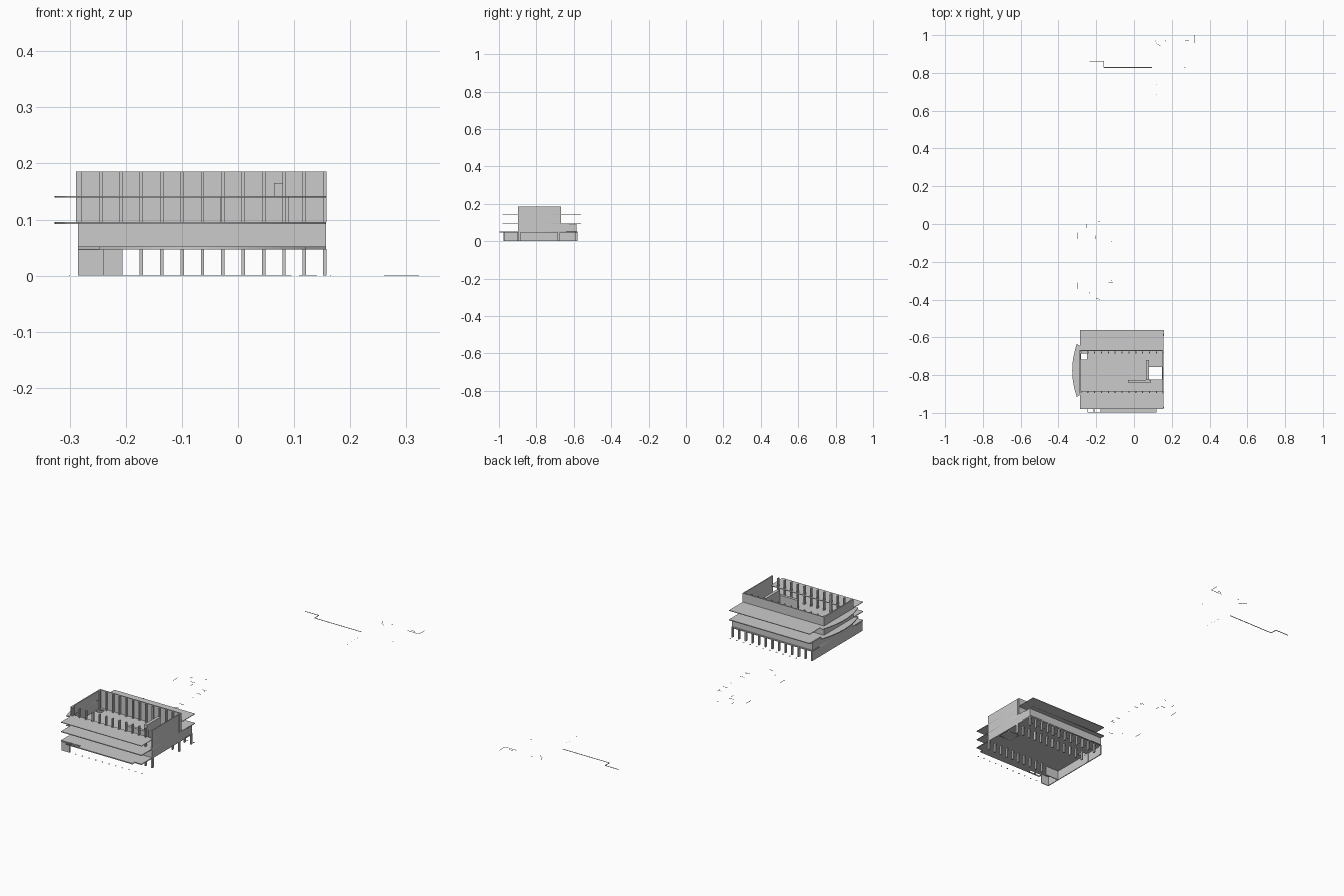
import bpy, bmesh, math
from mathutils import Matrix, Vector

if "Cube" in bpy.data.objects:
    bpy.data.objects.remove(bpy.data.objects["Cube"])


def add_box(bm, x0, x1, y0, y1, z0, z1):
    m = Matrix.Translation(((x0 + x1) / 2, (y0 + y1) / 2, (z0 + z1) / 2)) @ \
        Matrix.Diagonal((x1 - x0, y1 - y0, z1 - z0, 1))
    bmesh.ops.create_cube(bm, size=1, matrix=m)


def finish(name, bm):
    me = bpy.data.meshes.new(name)
    bm.to_mesh(me)
    bm.free()
    ob = bpy.data.objects.new(name, me)
    bpy.context.collection.objects.link(ob)
    return ob


def boxes(name, items):
    bm = bmesh.new()
    for b in items:
        add_box(bm, *b)
    return finish(name, bm)


def rect(x0, x1, y0, y1):
    return [(x0, y0), (x1, y0), (x1, y1), (x0, y1)]


def slab(name, outline, holes, z0, z1):
    """Filled 2D outline with holes, extruded to a floor plate."""
    cu = bpy.data.curves.new(name, 'CURVE')
    cu.dimensions = '2D'
    cu.fill_mode = 'BOTH'
    cu.extrude = (z1 - z0) / 2
    for loop in [outline] + holes:
        sp = cu.splines.new('POLY')
        sp.points.add(len(loop) - 1)
        for p, (x, y) in zip(sp.points, loop):
            p.co = (x, y, (0), 1)
        sp.use_cyclic_u = True
    tmp = bpy.data.objects.new(name + "_curve", cu)
    bpy.context.collection.objects.link(tmp)
    dg = bpy.context.evaluated_depsgraph_get()
    me = bpy.data.meshes.new_from_object(tmp.evaluated_get(dg))
    bpy.data.objects.remove(tmp)
    me.transform(Matrix.Translation((0, 0, (z0 + z1) / 2)))
    ob = bpy.data.objects.new(name, me)
    bpy.context.collection.objects.link(ob)
    return ob


XL, XR = -0.285, 0.157
YF, YB = -0.98, -0.561

# floor plates
shaft = rect(-0.28, -0.25, -0.717, -0.685)
stairwell = rect(0.08, 0.149, -0.822, -0.757)
arc = []
for i in range(13):
    t = -1 + 2 * i / 12
    arc.append((-0.327 + 0.024 * t * t, -0.775 - 0.14 * -t))
arc.reverse()
balcony = [(XL, YF), (XR, YF), (XR, YB), (XL, YB), (XL, -0.645)] + arc + [(XL, -0.905)]

first = [(XL, YF), (-0.247, YF), (-0.247, -0.998), (0.12, -0.998),
         (0.12, YF), (XR, YF), (XR, -0.58), (XL, -0.58)]
slab("first_floor", first,
     [shaft, stairwell, rect(-0.243, -0.214, -0.994, -0.978),
      rect(-0.208, -0.178, -0.994, -0.978)], 0.047, 0.052)
slab("second_floor", balcony, [shaft, stairwell], 0.092, 0.096)
slab("canopy_roof", balcony, [rect(-0.283, 0.155, -0.884, -0.672)], 0.139, 0.142)

# column grid
xs = [-0.281 + 0.0363 * i for i in range(13)]
w = 0.003


def column_row(name, y, z0, z1, cols, d=0.006):
    return boxes(name, [(x - w, x + w, y - d, y + d, z0, z1) for x in cols])


column_row("back_ground_columns", -0.587, 0, 0.047, xs)
column_row("middle_ground_columns", -0.68, 0, 0.047, xs)
column_row("front_ground_columns", -0.89, 0, 0.047, xs[3:])
column_row("front_upper_columns", -0.89, 0.096, 0.186, xs)
column_row("back_upper_columns", -0.68, 0.096, 0.186, xs, 0.005)

# outer walls
boxes("ground_walls", [
    (-0.285, -0.281, -0.975, -0.585, 0, 0.047),
    (-0.281, -0.206, -0.902, -0.898, 0, 0.047),
    (-0.285, -0.24, -0.975, -0.971, 0, 0.047)])
boxes("first_floor_walls", [
    (-0.285, -0.281, -0.898, -0.585, 0.052, 0.092),
    (0.153, 0.157, -0.898, -0.585, 0.052, 0.092),
    (-0.281, 0.153, -0.898, -0.896, 0.052, 0.092),
    (-0.281, 0.153, -0.588, -0.585, 0.052, 0.092)])
boxes("upper_walls", [
    (-0.289, -0.283, -0.898, -0.668, 0.096, 0.186),
    (0.152, 0.157, -0.898, -0.668, 0.096, 0.186),
    (-0.283, 0.152, -0.673, -0.668, 0.096, 0.186)])

# core walls around the stairwell
boxes("stair_core_walls", [
    (-0.032, 0.09, -0.84, -0.826, 0.096, 0.14),
    (0.064, 0.079, -0.826, -0.72, 0.096, 0.165)])

# column footprints on the ground
boxes("ground_footprints", [(x - w, x + w, y - w, y + w, 0, 0.001)
                            for x in xs[2:] for y in (-0.972, -0.567)])

# loose site marks lying on the ground
site = [(-0.235, 0.862), (-0.16, 0.862), (-0.16, 0.828), (0.095, 0.828)]
marks = list(zip(site, site[1:]))
marks += [((-0.3, -0.045), (-0.3, -0.08)), ((-0.3, -0.31), (-0.3, -0.345)),
          ((-0.205, -0.06), (-0.205, -0.08)), ((-0.23, -0.045), (-0.205, -0.045)),
          ((-0.25, 0.0), (-0.25, -0.02)), ((-0.19, 0.012), (-0.18, 0.012)),
          ((-0.235, -0.36), (-0.235, -0.368)), ((-0.2, -0.395), (-0.18, -0.398)),
          ((0.26, 0.958), (0.322, 0.958)), ((0.322, 0.958), (0.322, 1.0)),
          ((0.27, 0.97), (0.29, 0.97)), ((0.265, 0.828), (0.272, 0.828)),
          ((0.11, 0.975), (0.12, 0.955)), ((0.12, 0.955), (0.14, 0.942)),
          ((0.165, 0.965), (0.165, 0.975))]
marks += [((-0.135, y), (-0.112, y)) for y in (-0.085, -0.13, -0.265, -0.308)]
marks += [((-0.122, y), (-0.116, y)) for y in (-0.092, -0.18, -0.3)]
marks += [((0.118, y), (0.122, y)) for y in (0.685, 0.72, 0.74, 0.765)]
bm = bmesh.new()
for i, (a, b) in enumerate(marks):
    a, b = Vector(a), Vector(b)
    d = b - a
    h = 0.002 if i < 3 else 0.001
    m = Matrix.Translation(((a.x + b.x) / 2, (a.y + b.y) / 2, 0.0005)) @ \
        Matrix.Rotation(math.atan2(d.y, d.x), 4, 'Z') @ \
        Matrix.Diagonal((d.length, 2 * h, 0.001, 1))
    bmesh.ops.create_cube(bm, size=1, matrix=m)
finish("site_marks", bm)
